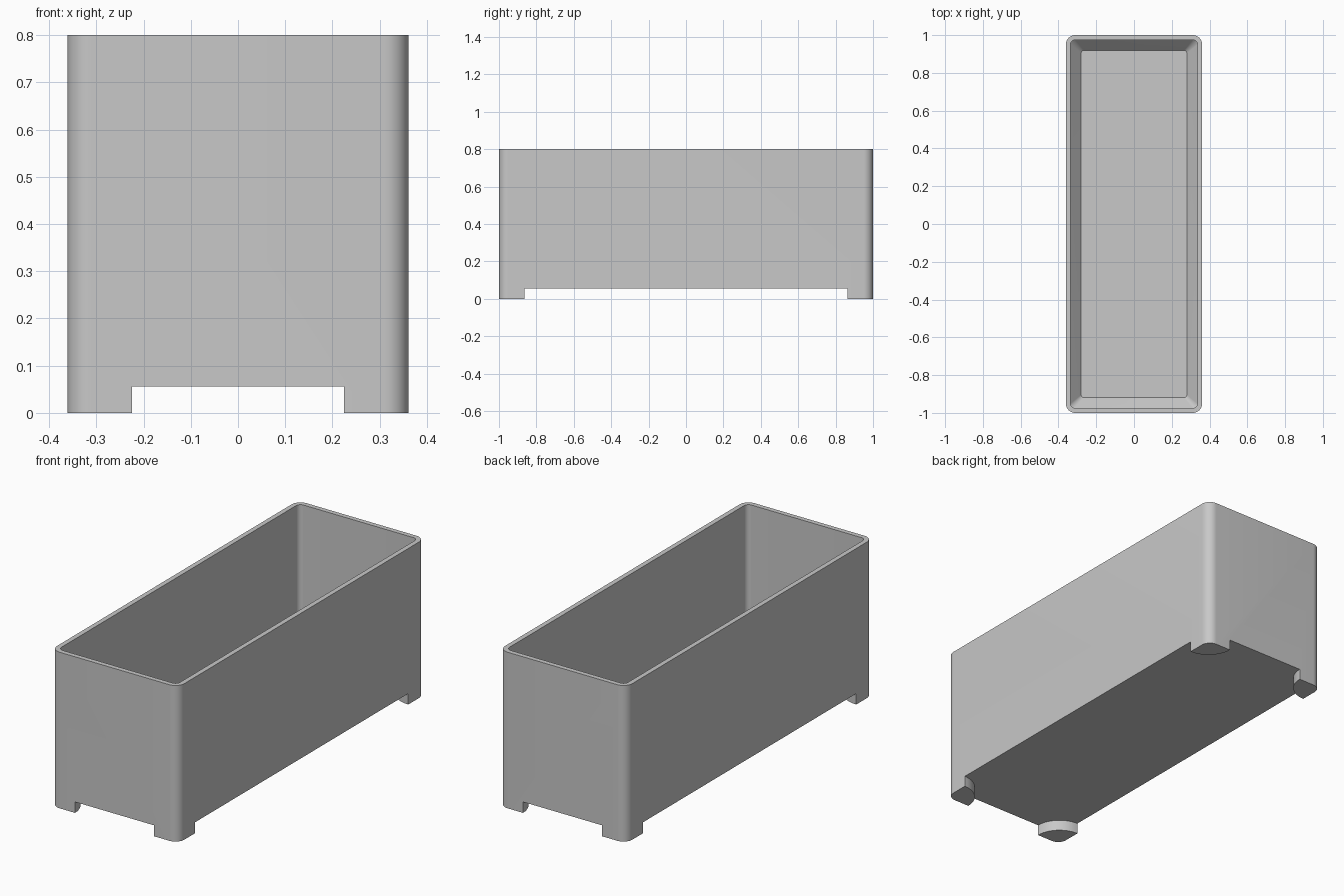
import bpy
import bmesh
from math import cos, sin, pi, radians

cube = bpy.data.objects.get("Cube")
if cube:
    bpy.data.objects.remove(cube, do_unlink=True)

HALF_X, HALF_Y, HEIGHT = 0.361, 1.0, 0.8
FOOT_H, FOOT_R = 0.056, 0.137
WALL = 0.025
FLOOR_Z = FOOT_H + WALL
SLOPE_IN, SLOPE_UP = 0.056, 0.062
STEPS = 12


def arc(cx, cy, r, start, sweep):
    """Points along a circular arc."""
    return [(cx + r * cos(start + sweep * i / STEPS),
             cy + r * sin(start + sweep * i / STEPS)) for i in range(STEPS + 1)]


def rounded_rect(inset, r):
    """Counter-clockwise outline of the box, inset, with rounded corners."""
    hx, hy = HALF_X - inset - r, HALF_Y - inset - r
    points = []
    for k, (sx, sy) in enumerate([(1, 1), (-1, 1), (-1, -1), (1, -1)]):
        points += arc(sx * hx, sy * hy, r, k * pi / 2, pi / 2)
    return points


def loft(name, sections):
    """Closed solid through (outline, z) sections, capped at both ends."""
    bm = bmesh.new()
    rings = [[bm.verts.new((x, y, z)) for x, y in outline] for outline, z in sections]
    for a, b in zip(rings, rings[1:]):
        for i in range(len(a)):
            j = (i + 1) % len(a)
            bm.faces.new((a[i], a[j], b[j], b[i]))
    bm.faces.new(rings[0][::-1])
    bm.faces.new(rings[-1])
    bmesh.ops.recalc_face_normals(bm, faces=bm.faces)
    mesh = bpy.data.meshes.new(name)
    bm.to_mesh(mesh)
    bm.free()
    obj = bpy.data.objects.new(name, mesh)
    bpy.context.collection.objects.link(obj)
    return obj


# Plain grey material
grey = bpy.data.materials.new("plain grey")
grey.use_nodes = True
colour = (0.578, 0.578, 0.578, 1)
grey.diffuse_color = colour
grey.node_tree.nodes["Principled BSDF"].inputs["Base Color"].default_value = colour

# Planter box: straight walls, thin rim, sloped edge around the inner floor
box = loft("planter_box", [
    (rounded_rect(0, 0.05), 0),
    (rounded_rect(0, 0.05), HEIGHT),
    (rounded_rect(WALL, 0.025), HEIGHT),
    (rounded_rect(WALL, 0.025), FLOOR_Z + SLOPE_UP),
    (rounded_rect(WALL + SLOPE_IN, 0.015), FLOOR_Z),
])
box.data.materials.append(grey)

# Underside cutter: leaves a quarter-round foot at each corner
outline = []
for k, (sx, sy) in enumerate([(1, 1), (-1, 1), (-1, -1), (1, -1)]):
    bite = arc(sx * HALF_X, sy * HALF_Y, FOOT_R, (k + 3) * pi / 2, -pi / 2)
    first, last = bite[0], bite[-1]
    out = 0.1
    if k % 2 == 0:
        start, end = (first[0] + sx * out, first[1]), (last[0], last[1] + sy * out)
    else:
        start, end = (first[0], first[1] + sy * out), (last[0] + sx * out, last[1])
    outline += [start] + bite + [end]
cutter = loft("underside_cutter", [(outline, -0.1), (outline, FOOT_H)])
cutter.hide_render = True

cut = box.modifiers.new("feet", "BOOLEAN")
cut.operation = "DIFFERENCE"
cut.solver = "EXACT"
cut.object = cutter
bpy.ops.object.select_all(action="DESELECT")
bpy.context.view_layer.objects.active = box
box.select_set(True)
bpy.ops.object.modifier_apply(modifier=cut.name)
bpy.data.objects.remove(cutter, do_unlink=True)
bpy.ops.object.shade_smooth_by_angle(angle=radians(30))
